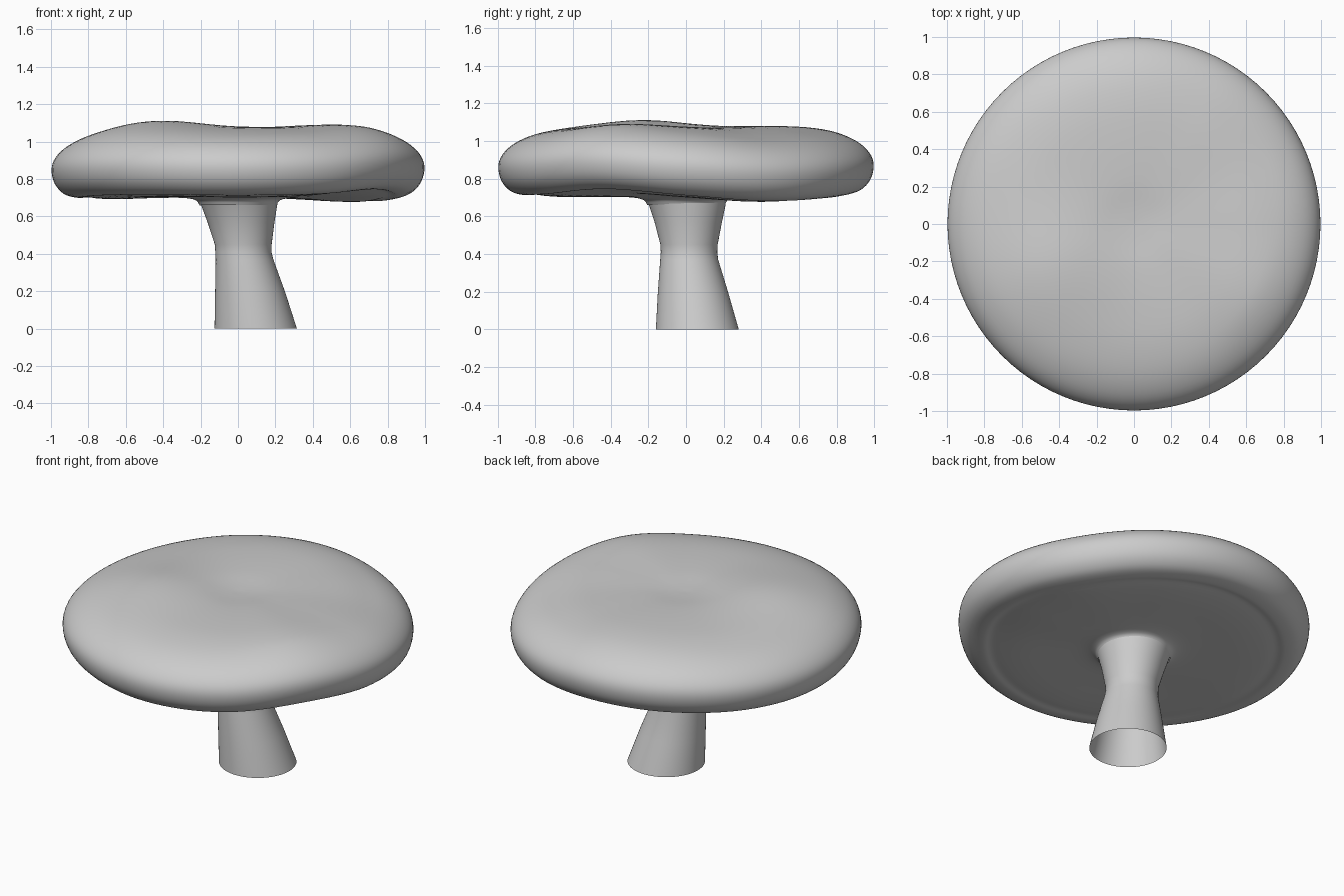
import bpy, bmesh, math
from mathutils import Vector

if "Cube" in bpy.data.objects:
    bpy.data.objects.remove(bpy.data.objects["Cube"])

SEG = 96
# Rise and fall of the rim, every 30 degrees from +x
WAVE = [0.002, -0.028, -0.012, 0.012, 0.009, -0.005, -0.01, 0.003, 0.008, 0.003, 0.010, 0.036]


def spline(a, b, c, d, t):
    """Catmull-Rom step from b to c (numbers or vectors)."""
    return 0.5 * (2 * b + (c - a) * t + (2 * a - 5 * b + 4 * c - d) * t * t
                  + (3 * b - a - 3 * c + d) * t ** 3)


def smooth_path(pts, steps):
    """Smooth curve through a few profile points."""
    v = [Vector(p) for p in pts]
    v = [2 * v[0] - v[1]] + v + [2 * v[-1] - v[-2]]
    out = []
    for i in range(1, len(v) - 2):
        out += [spline(*v[i - 1:i + 3], k / steps) for k in range(steps)]
    return out + [v[-2]]


def loft(name, rings, pole=False):
    """Skin a list of rings; optionally close the last one with a fan."""
    bm = bmesh.new()
    loops = [[bm.verts.new(p) for p in ring] for ring in rings]
    for lo, hi in zip(loops, loops[1:]):
        for i in range(SEG):
            j = (i + 1) % SEG
            bm.faces.new((lo[i], lo[j], hi[j], hi[i]))
    if pole:
        mid = sum((v.co for v in loops[-1]), Vector()) / SEG
        tip = bm.verts.new(mid)
        for i in range(SEG):
            bm.faces.new((loops[-1][i], loops[-1][(i + 1) % SEG], tip))
    for f in bm.faces:
        f.smooth = True
    me = bpy.data.meshes.new(name)
    bm.to_mesh(me)
    bm.free()
    ob = bpy.data.objects.new(name, me)
    bpy.context.collection.objects.link(ob)
    return ob


def circle(cx, cy, r, z):
    return [Vector((cx + r * math.cos(a), cy + r * math.sin(a), z))
            for a in (2 * math.pi * i / SEG for i in range(SEG))]


def warp(p):
    """Gentle waves round the rim and a raised patch on top."""
    r = math.hypot(p.x, p.y)
    u = (math.degrees(math.atan2(p.y, p.x)) % 360) / 30
    i = int(u)
    wave = spline(*(WAVE[(i + k) % 12] for k in (-1, 0, 1, 2)), u - i)
    dz = wave * min(1, r / 0.75) ** 2
    if p.z > 0.9:
        d2 = (p.x + 0.43) ** 2 + (p.y + 0.22) ** 2
        dz += 0.036 * math.exp(-d2 / 0.1) * min(1, (p.z - 0.9) / 0.12)
    return Vector((p.x, p.y, p.z + dz))


# Cap: profile from the stem collar, round the rim, to the dimpled centre
cap_profile = [(0.205, 0.66), (0.228, 0.688), (0.30, 0.701), (0.45, 0.702), (0.62, 0.70),
               (0.74, 0.705), (0.81, 0.714), (0.86, 0.71), (0.93, 0.73), (0.98, 0.785),
               (0.997, 0.86), (0.975, 0.925), (0.91, 0.985), (0.80, 1.033), (0.64, 1.064),
               (0.45, 1.075), (0.25, 1.074), (0.10, 1.064), (0.01, 1.060)]
loft("cap", [[warp(p) for p in circle(0, 0, r, z)]
             for r, z in smooth_path(cap_profile, 4)], pole=True)

# Stem: leaning, waisted open tube (centre x, centre y, radius, height)
stem_rings = [(0.095, 0.06, 0.220, 0), (0.066, 0.038, 0.188, 0.19), (0.035, 0.017, 0.154, 0.37),
              (0.029, 0.016, 0.150, 0.41), (0.028, 0.016, 0.152, 0.45),
              (0.016, 0.012, 0.179, 0.57), (0.007, 0.007, 0.202, 0.655), (0, 0, 0.215, 0.70)]
loft("stem", [circle(*s) for s in stem_rings])
